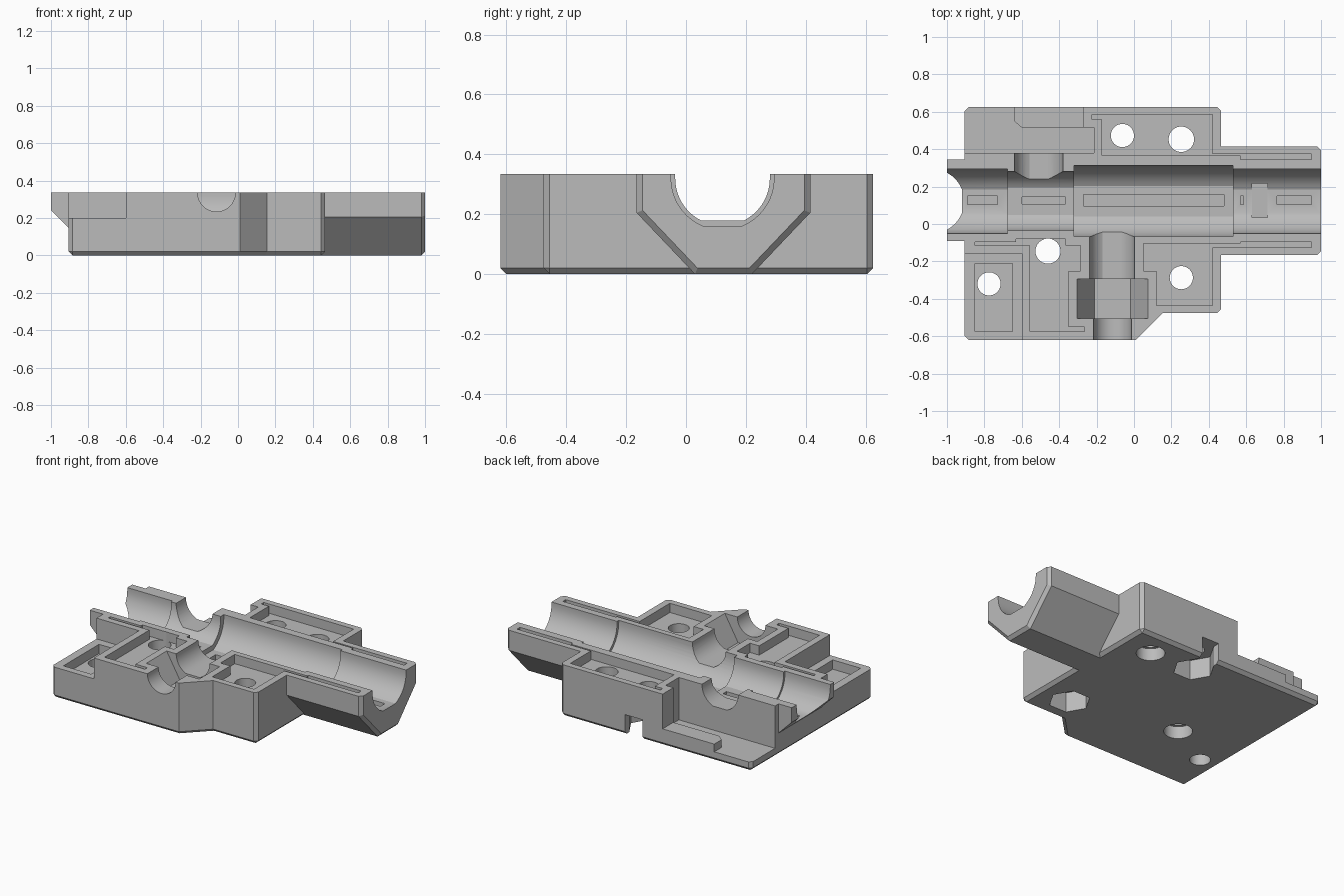
import bpy, bmesh
from math import cos, sin, pi, radians, sqrt

if "Cube" in bpy.data.objects:
    bpy.data.objects.remove(bpy.data.objects["Cube"], do_unlink=True)

TOP = 0.335      # parting face
MID = 0.122      # y of the main bore
HIGH = 0.6       # upper end of cutters

grey = bpy.data.materials.new("plain grey")
grey.use_nodes = True
grey.diffuse_color = (0.5, 0.5, 0.5, 1)
grey.node_tree.nodes["Principled BSDF"].inputs["Base Color"].default_value = (0.5, 0.5, 0.5, 1)


def prism(name, pts, axis, lo, hi, chamfer=None):
    """Extrude a 2D outline along an axis; chamfer picks the edges to bevel."""
    place = {"x": lambda a, b, t: (t, a, b),
             "y": lambda a, b, t: (a, t, b),
             "z": lambda a, b, t: (a, b, t)}[axis]
    bm = bmesh.new()
    ends = [[bm.verts.new(place(a, b, t)) for a, b in pts] for t in (lo, hi)]
    for ring in ends:
        bm.faces.new(ring)
    n = len(pts)
    for i in range(n):
        j = (i + 1) % n
        bm.faces.new((ends[0][i], ends[0][j], ends[1][j], ends[1][i]))
    bmesh.ops.recalc_face_normals(bm, faces=bm.faces)
    if chamfer:
        bmesh.ops.bevel(bm, geom=[e for e in bm.edges if chamfer(e)], offset=0.02,
                        offset_type='OFFSET', segments=1, affect='EDGES')
    me = bpy.data.meshes.new(name)
    bm.to_mesh(me)
    bm.free()
    me.materials.append(grey)
    ob = bpy.data.objects.new(name, me)
    bpy.context.collection.objects.link(ob)
    return ob


def rect(x0, x1, y0, y1):
    return [(x0, y0), (x1, y0), (x1, y1), (x0, y1)]


def ring(cx, cy, r, n, turn=0.0):
    return [(cx + r * cos(2 * pi * i / n + turn), cy + r * sin(2 * pi * i / n + turn))
            for i in range(n)]


def trough(c, r, floor, zc):
    """Half-round channel with a flat floor and open top."""
    flat = min(zc - floor, r * 0.999)
    a0 = pi / 2 - math_acos(flat / r)
    steps = 20
    arc = []
    for i in range(steps + 1):
        if i <= steps // 2:
            a = pi + a0 * i / (steps // 2)
        else:
            a = 2 * pi - a0 + a0 * (i - steps // 2 - 1) / (steps // 2 - 1)
        arc.append((c + r * cos(a), zc + r * sin(a)))
    return [(c - r, HIGH)] + arc + [(c + r, HIGH)]


def math_acos(v):
    from math import acos
    return acos(v)


def on_end(e, k, value):
    return all(abs(v.co[k] - value) < 1e-4 for v in e.verts)


def block_edges(e):
    upright = abs(e.verts[0].co.z - e.verts[1].co.z) > 0.1
    return on_end(e, 2, 0) or (upright and e.calc_face_angle_signed(0) > radians(80))


# Main block
body = prism("clamp_body", [(-0.905, -0.62), (0.01, -0.62), (0.155, -0.475), (0.465, -0.475),
                            (0.465, 0.625), (-0.905, 0.625)], "z", 0, TOP, block_edges)


def combine(tool, mode):
    mod = body.modifiers.new("join", 'BOOLEAN')
    mod.operation, mod.solver, mod.object = mode, 'EXACT', tool
    graph = bpy.context.evaluated_depsgraph_get()
    mesh = bpy.data.meshes.new_from_object(body.evaluated_get(graph))
    body.modifiers.clear()
    body.data = mesh
    bpy.data.objects.remove(tool, do_unlink=True)


def cut(pts, axis, lo, hi):
    combine(prism("cutter", pts, axis, lo, hi), 'DIFFERENCE')


# Barrel sleeve with an octagonal underside, and the short rear spout
barrel = [(-0.165, TOP), (-0.165, 0.205), (0.03, 0), (0.22, 0), (0.415, 0.205), (0.415, TOP)]
combine(prism("barrel", barrel, "x", 0.2, 1,
              lambda e: on_end(e, 0, 1) and not on_end(e, 2, TOP)), 'UNION')
spout = [(-1, TOP), (-1, 0.24), (-0.9, 0.14), (-0.8, 0.14), (-0.8, TOP)]
combine(prism("spout", spout, "y", -0.09, 0.345), 'UNION')

# Low corner at the front, low shelf and lip at the back
cut(rect(-1.1, -0.6, -0.8, -0.157), "z", 0.2, HIGH)
cut([(-1.1, 0.38), (-0.215, 0.38), (-0.215, 0.515), (-0.6, 0.515), (-0.64, 0.55),
     (-0.64, 0.8), (-1.1, 0.8)], "z", 0.06, HIGH)
cut(rect(-0.65, -0.27, 0.51, 0.8), "z", 0.11, HIGH)

# Stepped main bore
for x0, x1, r, floor in ((-1.2, -0.675, 0.172, 0.16), (-0.68, -0.315, 0.158, 0.18),
                         (-0.32, 0.53, 0.19, 0.148), (0.525, 1.2, 0.172, 0.16)):
    cut(trough(MID, r, floor, 0.32), "x", x0, x1)

# Slots in the floor of the bore
for x0, x1, half, floor in ((-0.89, -0.73, 0.023, 0.12), (-0.6, -0.365, 0.018, 0.14),
                            (-0.27, 0.48, 0.031, 0.11), (0.57, 0.585, 0.023, 0.12),
                            (0.63, 0.715, 0.09, 0.157), (0.765, 0.95, 0.023, 0.12)):
    cut(rect(x0, x1, MID + 0.004 - half, MID + 0.004 + half), "z", floor, HIGH)

# Side ports: back opening, then front bore, nut seat and outlet
cut(trough(-0.51, 0.13, 0.215, TOP), "y", 0.215, 0.45)
cut(trough(-0.117, 0.12, 0.226, TOP), "y", -0.35, -0.04)
cut(ring(-0.115, TOP, 0.19, 6), "y", -0.505, -0.295)
cut(ring(-0.115, TOP, 0.101, 40), "y", -0.8, -0.45)

# Sunken panels with narrow tails running along the barrel
panels = [
    [(0.05, -0.105), (0.05, -0.25), (0.12, -0.25), (0.12, -0.435), (0.42, -0.435),
     (0.42, -0.125), (0.95, -0.125), (0.95, -0.095), (0.57, -0.095), (0.57, -0.105)],
    [(-0.17, 0.365), (0.57, 0.365), (0.57, 0.345), (0.95, 0.345), (0.95, 0.375),
     (0.42, 0.375), (0.42, 0.585), (-0.225, 0.585), (-0.225, 0.56), (-0.17, 0.56)],
    [(-0.85, -0.095), (-0.63, -0.095), (-0.63, -0.08), (-0.365, -0.08), (-0.365, -0.115),
     (-0.285, -0.115), (-0.285, -0.25), (-0.35, -0.25), (-0.35, -0.55), (-0.265, -0.55),
     (-0.265, -0.575), (-0.555, -0.575), (-0.555, -0.115), (-0.85, -0.115)],
]
for outline in panels:
    cut(outline, "z", TOP - 0.06, HIGH)
cut(rect(-0.85, -0.65, -0.575, -0.21), "z", 0.14, HIGH)

# Screw holes, with round or hexagonal seats underneath
for x, y, r, seat in ((-0.775, -0.32, 0.062, None), (-0.46, -0.145, 0.067, "round"),
                      (0.253, -0.287, 0.062, "hex"), (0.253, 0.453, 0.068, "round"),
                      (-0.062, 0.473, 0.062, "hex")):
    cut(ring(x, y, r, 40), "z", -0.2, HIGH)
    if seat == "round":
        cut(ring(x, y, 0.085, 40), "z", -0.2, 0.08)
    elif seat == "hex":
        cut(ring(x, y, 0.125, 6), "z", -0.2, 0.13)
# Slide-in slot for the back nut
cut(rect(-0.125, 0.0, 0.47, 0.8), "z", -0.2, 0.13)

# Smooth the bores, keep edges sharp
for ob in bpy.context.selected_objects:
    ob.select_set(False)
body.select_set(True)
bpy.context.view_layer.objects.active = body
bpy.ops.object.shade_smooth_by_angle(angle=radians(25))
